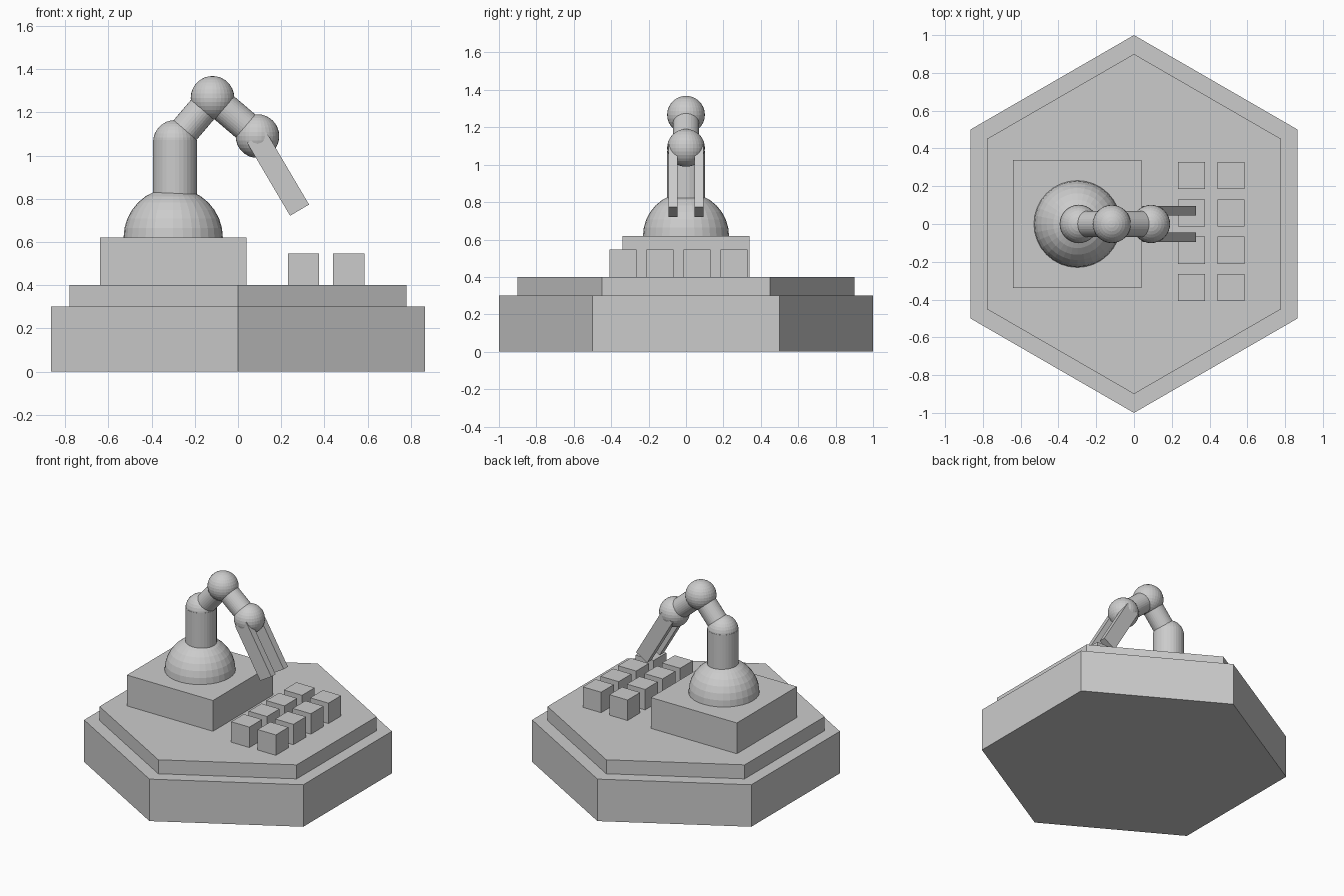
import bpy, bmesh, math
from mathutils import Vector

if "Cube" in bpy.data.objects:
    bpy.data.objects.remove(bpy.data.objects["Cube"])


def box(name, loc, size, rot_y=0.0):
    bpy.ops.mesh.primitive_cube_add(size=1, location=loc, rotation=(0, rot_y, 0))
    ob = bpy.context.object
    ob.name = name
    ob.scale = size
    return ob


def hexagon(name, radius, z0, z1):
    bpy.ops.mesh.primitive_cylinder_add(vertices=6, radius=radius, depth=z1 - z0,
                                        location=(0, 0, (z0 + z1) / 2))
    bpy.context.object.name = name


def ball(name, loc, radius):
    bpy.ops.mesh.primitive_uv_sphere_add(segments=32, ring_count=16,
                                         radius=radius, location=loc)
    ob = bpy.context.object
    ob.name = name
    return ob


def rod(name, a, b, radius):
    d = b - a
    bpy.ops.mesh.primitive_cylinder_add(vertices=32, radius=radius, depth=d.length,
                                        location=(a + b) / 2)
    ob = bpy.context.object
    ob.name = name
    ob.rotation_euler = d.to_track_quat('Z', 'Y').to_euler()


# Stepped hexagonal base and plinth
hexagon("base_lower", 1.0, 0.0, 0.3)
hexagon("base_upper", 0.9, 0.3, 0.4)
box("plinth", (-0.3, 0, 0.51), (0.68, 0.68, 0.22))

# Dome: upper half of a sphere
dome = ball("dome", (-0.3, 0, 0.62), 0.23)
bm = bmesh.new()
bm.from_mesh(dome.data)
bmesh.ops.bisect_plane(bm, geom=bm.verts[:] + bm.edges[:] + bm.faces[:], dist=1e-4,
                       plane_co=(0, 0, 0), plane_no=(0, 0, 1), clear_inner=True)
bmesh.ops.holes_fill(bm, edges=[e for e in bm.edges if e.is_boundary])
bm.to_mesh(dome.data)
bm.free()

# Jointed arm
foot = Vector((-0.292, 0, 0.70))
shoulder = Vector((-0.292, 0, 1.063))
elbow = Vector((-0.118, 0, 1.267))
wrist = Vector((0.09, 0, 1.09))
rod("arm_post", foot, shoulder + Vector((0, 0, 0.01)), 0.102)
rod("upper_arm", shoulder, elbow, 0.07)
rod("forearm", elbow, wrist, 0.07)
for name, p in (("shoulder_joint", shoulder), ("elbow_joint", elbow), ("wrist_joint", wrist)):
    ball(name, p, 0.101)

# Pair of gripper fingers hanging at 60 degrees
tip = Vector((0.285, 0, 0.747))
top = Vector((0.086, 0, 1.085))
mid = (tip + top) / 2
tilt = math.atan2(top.x - tip.x, top.z - tip.z)
for side, s in (("front", -1), ("back", 1)):
    box("finger_" + side, (mid.x, s * 0.07, mid.z), (0.102, 0.048, (top - tip).length), tilt)

# Two columns of four cubes
for c in range(2):
    for r in range(4):
        box(f"cube_{c}_{r}", (0.304 + 0.209 * c, -0.337 + 0.198 * r, 0.473), (0.144, 0.143, 0.146))
